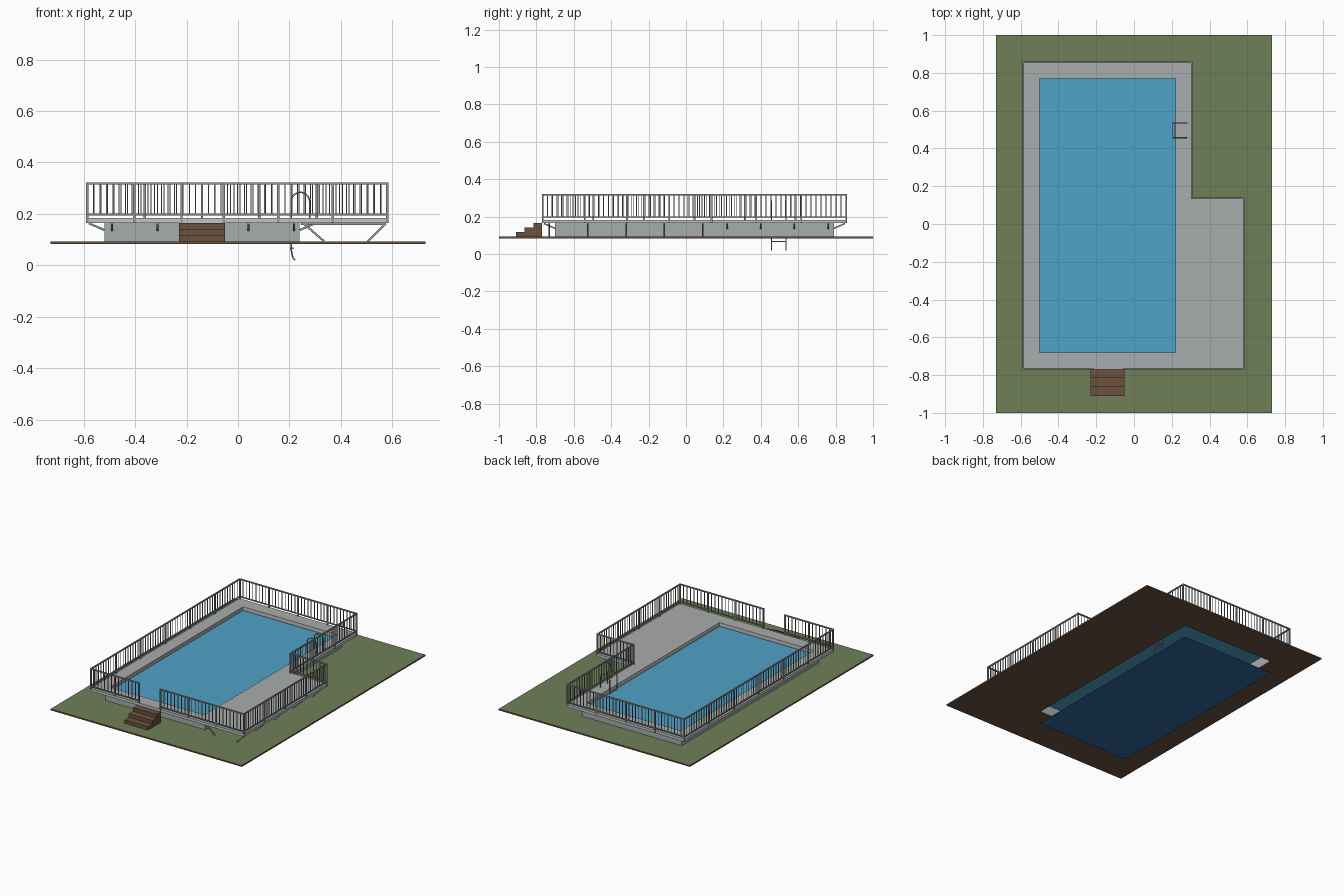
import bpy, bmesh, math
from mathutils import Vector, Matrix

cube = bpy.data.objects.get("Cube")
if cube:
    bpy.data.objects.remove(cube)


def material(name, rgb):
    lin = [(c / 255 / 12.92) if c < 11 else ((c / 255 + 0.055) / 1.055) ** 2.4 for c in rgb]
    m = bpy.data.materials.new(name)
    m.use_nodes = True
    m.diffuse_color = (*lin, 1)
    m.node_tree.nodes["Principled BSDF"].inputs["Base Color"].default_value = (*lin, 1)
    return m


GRASS = material("grass", (110, 128, 88))
SOIL = material("soil", (104, 83, 64))
WOOD = material("step wood", (106, 82, 64))
DECK = material("deck grey", (170, 173, 173))
TRIM = material("light trim", (196, 198, 196))
WALL = material("wall grey", (166, 174, 174))
METAL = material("rail metal", (150, 152, 152))
WATER = material("water blue", (80, 162, 200))
FLOOR = material("pool floor blue", (48, 104, 160))

# Main levels and plan lines
GROUND, DECK_Z0, DECK_Z1, RAIL_TOP = 0.093, 0.165, 0.183, 0.322
PX0, PX1, PY0, PY1 = -0.50, 0.22, -0.68, 0.77      # pool opening
DX0, DX1, DX2 = -0.59, 0.31, 0.585                 # deck, narrow and wide
DY0, DYM, DY1 = -0.77, 0.14, 0.86


def finish(name, bm, *mats, rule=None):
    bmesh.ops.recalc_face_normals(bm, faces=bm.faces)
    for f in bm.faces:
        if rule:
            f.material_index = rule(f)
    me = bpy.data.meshes.new(name)
    bm.to_mesh(me)
    bm.free()
    for m in mats:
        me.materials.append(m)
    ob = bpy.data.objects.new(name, me)
    bpy.context.collection.objects.link(ob)
    return ob


def box(bm, lo, hi):
    lo, hi = Vector(lo), Vector(hi)
    bmesh.ops.create_cube(bm, size=1, matrix=Matrix.Translation((lo + hi) / 2)
                          @ Matrix.Diagonal((*(hi - lo), 1)))


def bar(bm, a, b, t):
    """Square bar of thickness t between two points."""
    a, b = Vector(a), Vector(b)
    d = b - a
    rot = d.to_track_quat('Z', 'Y').to_matrix().to_4x4()
    bmesh.ops.create_cube(bm, size=1, matrix=Matrix.Translation((a + b) / 2) @ rot
                          @ Matrix.Diagonal((t, t, d.length, 1)))


def slab(name, xs, ys, keep, z0, z1, *mats, rule=None):
    """Plan cells chosen by keep(x, y), extruded from z0 to z1."""
    bm = bmesh.new()
    grid = [[bm.verts.new((x, y, z0)) for y in ys] for x in xs]
    for i in range(len(xs) - 1):
        for j in range(len(ys) - 1):
            if keep((xs[i] + xs[i + 1]) / 2, (ys[j] + ys[j + 1]) / 2):
                bm.faces.new((grid[i][j], grid[i + 1][j], grid[i + 1][j + 1], grid[i][j + 1]))
    bmesh.ops.delete(bm, geom=[v for v in bm.verts if not v.link_faces], context='VERTS')
    if z1 > z0:
        ext = bmesh.ops.extrude_face_region(bm, geom=bm.faces[:], use_keep_orig=True)
        bmesh.ops.translate(bm, vec=(0, 0, z1 - z0),
                            verts=[g for g in ext["geom"] if isinstance(g, bmesh.types.BMVert)])
    return finish(name, bm, *mats, rule=rule)


def outside_pool(x, y):
    return not (PX0 < x < PX1 and PY0 < y < PY1)


def on_deck(x, y):
    return outside_pool(x, y) and (x < DX1 or y < DYM)


def top_first(f):
    return 0 if f.normal.z > 0.5 else 1


# Lawn slab with the pool opening
slab("lawn", [-0.73, PX0, PX1, 0.73], [-1, PY0, PY1, 1], outside_pool,
     0.083, GROUND, GRASS, SOIL, rule=top_first)

# Pool wall, floor and water
W = 0.02
slab("pool_wall", [PX0 - W, PX0, PX1, PX1 + W], [PY0 - W, PY0, PY1, PY1 + W],
     outside_pool, GROUND, DECK_Z0, WALL)
slab("pool_floor", [PX0, PX1], [PY0, PY1], lambda x, y: True, 0, 0, FLOOR)
slab("water", [PX0, PX1], [PY0, PY1], lambda x, y: True, 0.157, 0.157, WATER)

# Deck around the pool
slab("deck", [DX0, PX0, PX1, DX1, DX2], [DY0, PY0, DYM, PY1, DY1], on_deck,
     DECK_Z0, DECK_Z1, DECK, TRIM,
     rule=lambda f: 1 if abs(f.normal.z) < 0.5 and outside_pool(
         *(f.calc_center_median() - f.normal * 0.02).xy) and (
         abs(f.calc_center_median().x - PX0) > 0.01) else 0)


# Railing: posts, two rails and thin pickets per panel
def railing(name, a, b, panels):
    bm = bmesh.new()
    a, b = Vector((*a, 0)), Vector((*b, 0))
    up = Vector((0, 0, 1))
    low, high = up * 0.198, up * (RAIL_TOP - 0.004)
    bar(bm, a + low, b + low, 0.007)
    bar(bm, a + high, b + high, 0.008)
    for i in range(panels + 1):
        p = a.lerp(b, i / panels)
        bar(bm, p + up * DECK_Z0, p + up * RAIL_TOP, 0.009)
    count = max(2, round((b - a).length / panels / 0.026))
    for i in range(panels * count):
        if i % count:
            p = a.lerp(b, i / (panels * count))
            bar(bm, p + low, p + high, 0.004)
    finish(name, bm, METAL)


e = 0.004
x0, x1, x2 = DX0 + e, DX1 - e, DX2 - e
y0, ym, y1 = DY0 + e, DYM - e, DY1 - e
railing("front_railing_right", (x0, y0), (-0.22, y0), 2)
railing("front_railing_left", (-0.055, y0), (x2, y0), 3)
railing("wide_side_railing", (x2, y0), (x2, ym), 4)
railing("inner_corner_railing", (x2, ym), (x1, ym), 1)
railing("narrow_side_railing", (x1, ym), (x1, y1), 3)
railing("back_railing", (x1, y1), (x0, y1), 4)
railing("long_side_railing", (x0, y1), (x0, y0), 6)

# Short brackets from the wall to the deck edge
bm = bmesh.new()
top, foot = DECK_Z0 - 0.002, 0.137
for i in range(5):
    x = -0.49 + i * 0.177
    bar(bm, (x, DY0 + 0.01, top), (x, PY0 - W, foot), 0.008)
    bar(bm, (x, DY1 - 0.01, top), (x, PY1 + W, foot), 0.008)
for i in range(8):
    y = -0.66 + i * 0.203
    bar(bm, (DX0 + 0.01, y, top), (PX0 - W, y, foot), 0.008)
for i in range(4):
    y = 0.22 + i * 0.18
    bar(bm, (DX1 - 0.01, y, top), (PX1 + W, y, foot), 0.008)
finish("deck_brackets", bm, METAL)

# Slanted legs under the wide deck
bm = bmesh.new()
for i in range(5):
    y = -0.73 + i * 0.205
    bar(bm, (0.505, y, GROUND), (0.575, y, top), 0.008)
    bar(bm, (0.335, y, GROUND), (0.255, y, top), 0.008)
    bar(bm, (0.245, y, top - 0.003), (0.575, y, top - 0.003), 0.008)
finish("deck_legs", bm, METAL)

# Steps up to the deck
bm = bmesh.new()
for i in range(3):
    h = (DECK_Z0 - GROUND) / 3
    box(bm, (-0.23, -0.91 + i * 0.047, GROUND + i * h), (-0.05, DY0, GROUND + (i + 1) * h))
finish("steps", bm, WOOD)

# Pool ladder: two hooped tubes and rungs
RX, RZ, R = 0.243, 0.248, 0.036
path = [(0.222, 0.02), (0.213, 0.03), (RX - R, 0.06)]
path += [(RX - R * math.cos(t * math.pi / 10), RZ + R * math.sin(t * math.pi / 10)) for t in range(11)]
path += [(RX + R, DECK_Z1)]
for side, y in (("front", 0.457), ("back", 0.535)):
    cu = bpy.data.curves.new("ladder_rail_" + side, 'CURVE')
    cu.dimensions = '3D'
    cu.bevel_depth = 0.0035
    cu.bevel_resolution = 1
    cu.use_fill_caps = True
    sp = cu.splines.new('POLY')
    sp.points.add(len(path) - 1)
    for p, (x, z) in zip(sp.points, path):
        p.co = (x, y, z, 1)
    cu.materials.append(METAL)
    bpy.context.collection.objects.link(bpy.data.objects.new("ladder_rail_" + side, cu))
bm = bmesh.new()
for z in (0.067, 0.117, 0.167):
    box(bm, (0.203, 0.457, z - 0.003), (0.215, 0.535, z + 0.003))
finish("ladder_rungs", bm, METAL)
